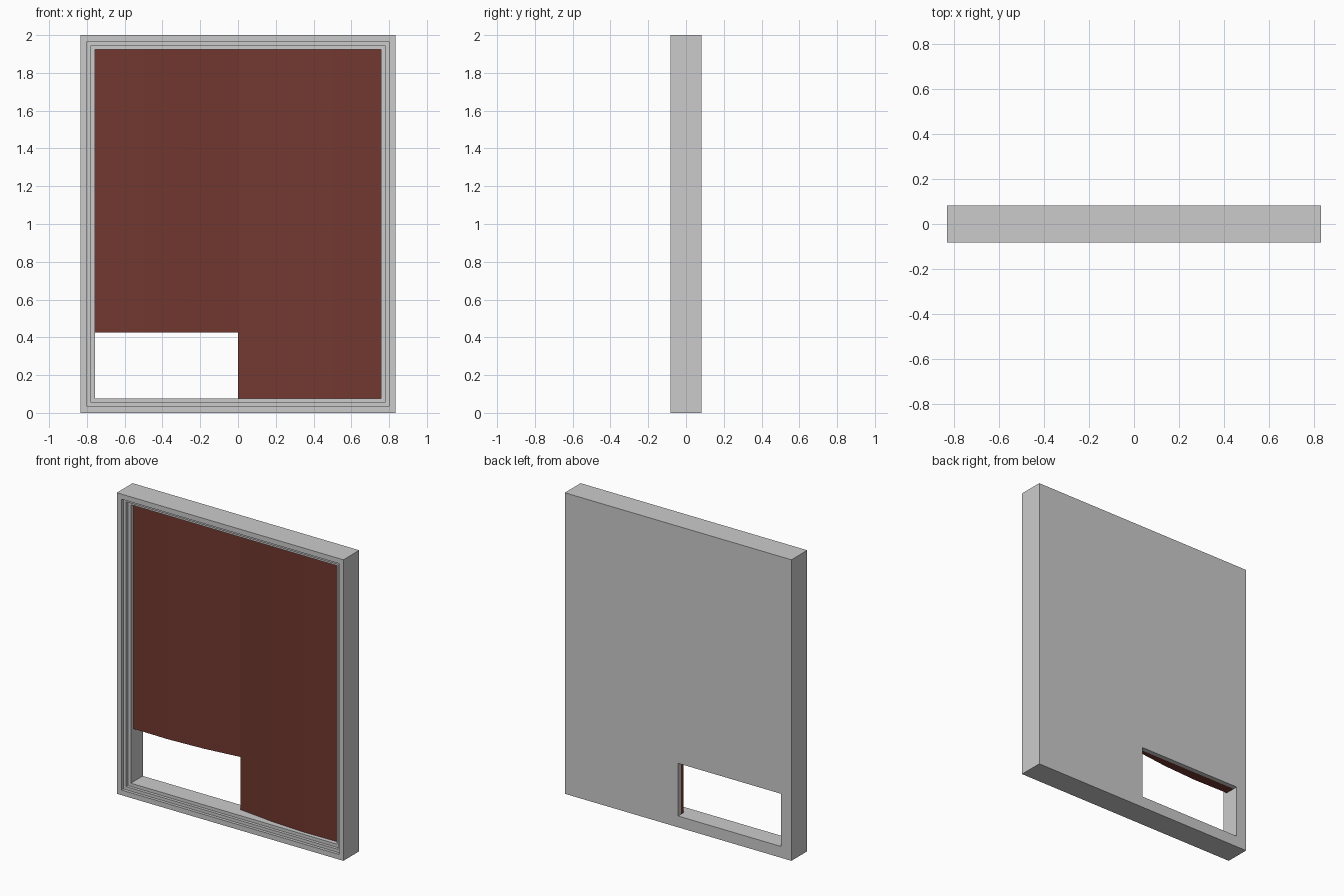
import bpy, bmesh

if "Cube" in bpy.data.objects:
    bpy.data.objects.remove(bpy.data.objects["Cube"])

W, H, D = 0.833, 2.0, 0.083      # half width, height, half depth
INSET = 0.075                    # frame width to the opening
XO, ZB, ZT = W - INSET, INSET, H - INSET
HOLE_TOP = 0.425
PANEL_Y = 0.053                  # front of the back panel


def finish(name, bm, mat=None):
    bmesh.ops.remove_doubles(bm, verts=bm.verts, dist=1e-5)
    bmesh.ops.recalc_face_normals(bm, faces=bm.faces)
    me = bpy.data.meshes.new(name)
    bm.to_mesh(me)
    bm.free()
    ob = bpy.data.objects.new(name, me)
    bpy.context.collection.objects.link(ob)
    if mat:
        me.materials.append(mat)
    return ob


def prism(name, points, offset, mat=None):
    """Extrude a closed polygon along an offset."""
    bm = bmesh.new()
    face = bm.faces.new([bm.verts.new(p) for p in points])
    res = bmesh.ops.extrude_face_region(bm, geom=[face], use_keep_orig=True)
    verts = [v for v in res["geom"] if isinstance(v, bmesh.types.BMVert)]
    bmesh.ops.translate(bm, vec=offset, verts=verts)
    return finish(name, bm, mat)


# Stepped frame: one moulding section (inset, y) swept round four mitred corners
section = [(0, -D), (0.034, -D), (0.034, -0.063), (0.054, -0.063),
           (0.054, -0.043), (INSET, -0.043), (INSET, D), (0, D)]
bm = bmesh.new()
rings = []
for sx, top in ((-1, 0), (1, 0), (1, 1), (-1, 1)):
    rings.append([bm.verts.new((sx * (W - i), y, H - i if top else i))
                  for i, y in section])
n = len(section)
for c in range(4):
    a, b = rings[c], rings[(c + 1) % 4]
    for k in range(n):
        bm.faces.new((a[k], a[(k + 1) % n], b[(k + 1) % n], b[k]))
finish("stepped_frame", bm)

# Back panel with the lower left corner left open
outline = [(-XO, HOLE_TOP), (0, HOLE_TOP), (0, ZB), (XO, ZB), (XO, ZT), (-XO, ZT)]
prism("back_panel", [(x, PANEL_Y, z) for x, z in outline], (0, D - PANEL_Y, 0))

# Two bulging red halves that dip to a crease in the middle
red = bpy.data.materials.new("dark_red")
red.diffuse_color = (0.17, 0.04, 0.03, 1)
red.use_nodes = True
red.node_tree.nodes["Principled BSDF"].inputs["Base Color"].default_value = red.diffuse_color
bulge = [(0, 0.027), (0.253, -0.003), (0.505, -0.017), (XO, -0.013)]
for name, side, z0 in (("left_red_half", -1, HOLE_TOP), ("right_red_half", 1, ZB)):
    curve = bulge + [(XO, PANEL_Y), (0, PANEL_Y)]
    prism(name, [(side * x, y, z0) for x, y in curve], (0, 0, ZT - z0), red)
